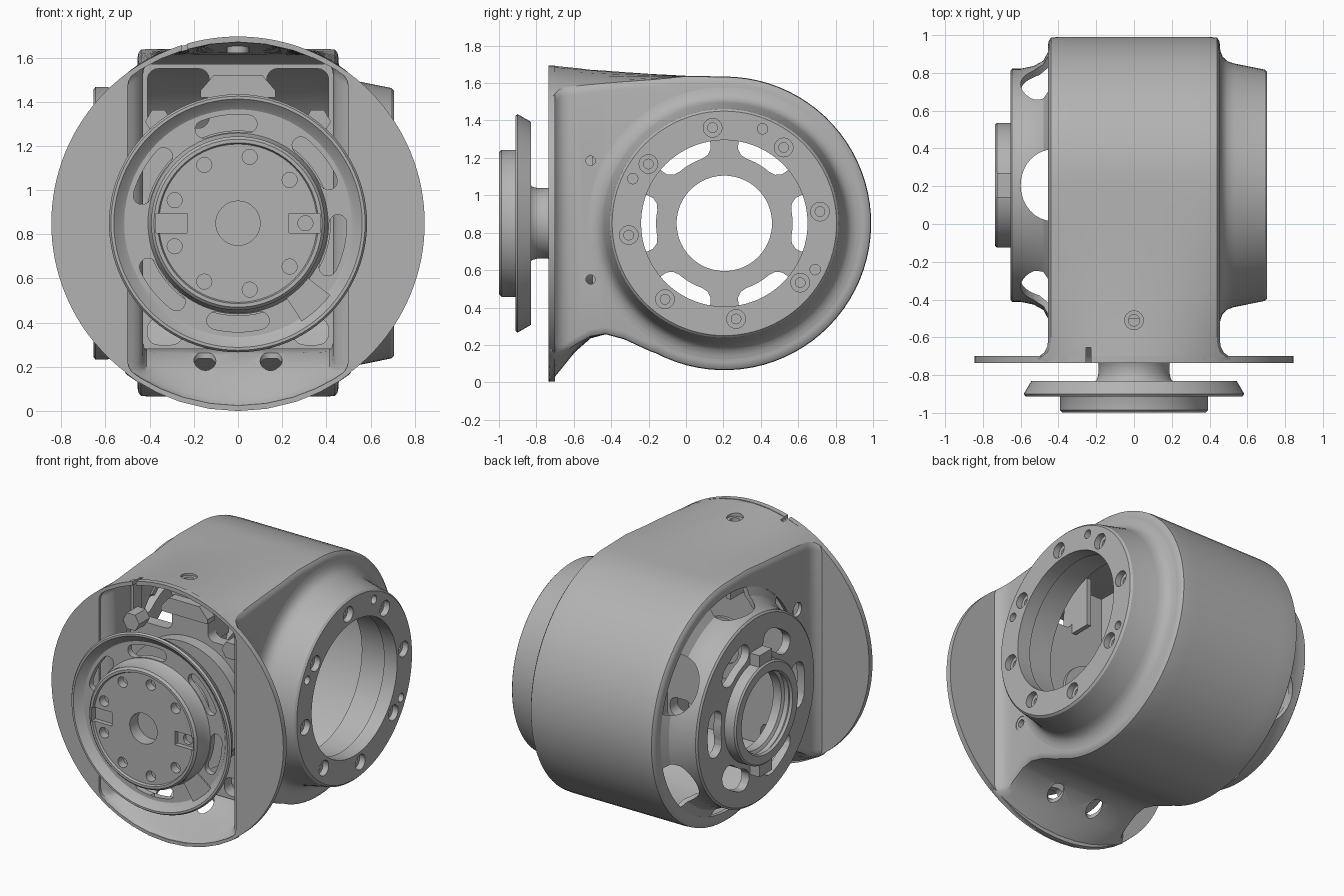
import bpy, bmesh
from math import sin, cos, pi, sqrt, radians

if "Cube" in bpy.data.objects:
    bpy.data.objects.remove(bpy.data.objects["Cube"], do_unlink=True)

grey = bpy.data.materials.new("machined_grey")
grey.use_nodes = True
grey.diffuse_color = (0.45, 0.45, 0.45, 1)
grey.node_tree.nodes["Principled BSDF"].inputs["Base Color"].default_value = grey.diffuse_color

CY, CZ = 0.205, 0.85          # axis of the round housing
R_BODY, R_DISC = 0.785, 0.845


# Frames map (a, b, height along axis) to world space
def side(a, b, h):
    return (h, CY + a, CZ + b)


def front(a, b, h):
    return (a, h, CZ + b)


def upright(a, b, h):
    return (a, b, h)


def finish(name, bm):
    bmesh.ops.recalc_face_normals(bm, faces=bm.faces)
    mesh = bpy.data.meshes.new(name)
    bm.to_mesh(mesh)
    bm.free()
    mesh.materials.append(grey)
    ob = bpy.data.objects.new(name, mesh)
    bpy.context.collection.objects.link(ob)
    return ob


def skin(name, rings, closed):
    """Join rings of points with quads; cap the ends unless closed."""
    bm = bmesh.new()
    vs = [[bm.verts.new(p) for p in ring] for ring in rings]
    n = len(vs[0])
    for i in range(len(vs) if closed else len(vs) - 1):
        a, b = vs[i], vs[(i + 1) % len(vs)]
        for j in range(n):
            k = (j + 1) % n
            bm.faces.new((a[j], a[k], b[k], b[j]))
    if not closed:
        bm.faces.new(vs[0])
        bm.faces.new(vs[-1])
    return finish(name, bm)


def lathe(name, profile, frame, seg=96):
    turns = [2 * pi * i / seg for i in range(seg)]
    return skin(name, [[frame(r * cos(t), r * sin(t), h) for r, h in profile] for t in turns], True)


def prism(name, pts, h0, h1, frame):
    return skin(name, [[frame(a, b, h) for a, b in pts] for h in (h0, h1)], False)


def circle(a, b, r, n=24):
    return [(a + r * cos(2 * pi * i / n), b + r * sin(2 * pi * i / n)) for i in range(n)]


def polar(r, deg):
    return r * cos(radians(deg)), r * sin(radians(deg))


def arc(r0, r1, d0, d1, n=10):
    ds = [d0 + (d1 - d0) * i / n for i in range(n + 1)]
    return [polar(r1, d) for d in ds] + [polar(r0, d) for d in reversed(ds)]


def slot(r, half, d0, d1, n=8):
    """Curved slot with round ends."""
    pts = [polar(r + half, d0 + (d1 - d0) * i / n) for i in range(n + 1)]
    for d, start in ((d1, d1), (d0, d0 + 180)):
        cx, cy = polar(r, d)
        caps = [polar(half, start + 180 * i / 6) for i in range(1, 6)]
        pts += [(cx + x, cy + y) for x, y in caps]
        if d == d1:
            pts += [polar(r - half, d1 + (d0 - d1) * i / n) for i in range(n + 1)]
    return pts


def rounded(x0, x1, z0, z1, r=0.05):
    pts = []
    for cx, cz, d in ((x1 - r, z1 - r, 0), (x0 + r, z1 - r, 90), (x0 + r, z0 + r, 180), (x1 - r, z0 + r, 270)):
        for i in range(6):
            x, z = polar(r, d + 18 * i)
            pts.append((cx + x, cz + z - CZ))
    return pts


def cut(ob, cutters, keep=()):
    for c in cutters:
        m = ob.modifiers.new("cut", 'BOOLEAN')
        m.operation, m.solver, m.object = 'DIFFERENCE', 'EXACT', c
    deps = bpy.context.evaluated_depsgraph_get()
    mesh = bpy.data.meshes.new_from_object(ob.evaluated_get(deps))
    ob.modifiers.clear()
    ob.data = mesh
    for c in cutters:
        if c not in keep:
            bpy.data.objects.remove(c, do_unlink=True)


# Housing solid: a drum that lofts forward into the round front flange
YS = [-.73, -.715, -.70, -.68, -.65, -.62, -.59, -.51, -.43, -.33, -.19]
TAIL = [0, .012, .03, .055, .092, .13, .165, .235, .257, .23, .165]
EDGE = [(1, .04), (.99, .018), (.965, .003), (.88, 0), (.7, 0), (.5, 0), (.25, 0)]


def housing_solid(name, half, off, extend):
    def outline(u, inset):
        o = off + inset
        ends = []
        for y, tail in zip(YS, TAIL):
            t = min(max((-.62 - y) / .085, 0), 1)
            x = u * (half + .07 * (1 - sqrt(1 - t * t)))
            rim = sqrt(R_DISC ** 2 - x * x)
            s = ((CY - y) / (CY + .73)) ** 1.7
            q = max((-.43 - y) / .3, 0) ** 2
            ends.append((x, y, CZ + R_BODY + s * (rim - R_BODY) - o, tail + q * (R_DISC - rim) + o))
        if extend:
            x, y, a, b = ends[0]
            ends.insert(0, (x, y - .1, a, b))
        top = [(x, y, a) for x, y, a, b in ends] + [(u * half, 0, CZ + R_BODY + .004 - o)]
        turn = [side(*polar(R_BODY - o, 90 - 208 * i / 48), u * half) for i in range(49)]
        return top + turn + [(x, y, b) for x, y, a, b in reversed(ends)]

    stations = EDGE + [(0, 0)] + [(-u, i) for u, i in reversed(EDGE)]
    bm = bmesh.new()
    vs = [[bm.verts.new(p) for p in outline(u, i)] for u, i in stations]
    n, k = len(vs[0]), len(YS) + (1 if extend else 0)
    for a, b in zip(vs, vs[1:]):
        for j in range(n):
            bm.faces.new((a[j], a[(j + 1) % n], b[(j + 1) % n], b[j]))
    for v in (vs[0], vs[-1]):
        for i in range(k - 1):
            bm.faces.new((v[i], v[i + 1], v[n - 2 - i], v[n - 1 - i]))
        bm.faces.new(v[k - 1:n - k + 1])
    return finish(name, bm)


shell = housing_solid("housing_shell", .455, 0, False)
hollow = housing_solid("hollow", .43, .025, True)
flange = prism("front_flange", circle(0, 0, R_DISC, 128), -.735, -.70, front)
notch = [(-.253, -.76), (-.228, -.76), (-.228, -.655), (-.253, -.655)]
cut(flange, [hollow, prism("c", notch, 1.5, 1.8, upright)], keep=[hollow])

cutters = [hollow,
           prism("c", circle(0, 0, .47, 96), .40, .50, side),
           prism("c", circle(0, 0, .71, 96), -.50, -.40, side),
           prism("c", circle(0, -.51, .05), 1.4, 1.8, upright),
           prism("c", notch, 1.5, 1.8, upright)]
for z in (.55, 1.185):
    cutters.append(prism("c", circle(-.51 - CY, z - CZ, .045), -.6, .6, side))
for x in (-.15, .15):
    cutters.append(prism("c", circle(x, -.55, .05), -.1, .4, upright))
cut(shell, cutters)

# Screw sleeves set in the wall holes
for z in (.55, 1.185):
    lathe("screw_sleeve", [(.025, .452), (.046, .452), (.046, .42), (.025, .42)],
          lambda a, b, h: (h, -.51 + a, z + b), 24)
lathe("top_screw_sleeve", [(.03, 1.655), (.051, 1.655), (.051, 1.62), (.03, 1.62)],
      lambda a, b, h: (a, -.51 + b, h), 24)

# Round boss with bolt holes
boss = lathe("side_boss", [(.745, .452), (.71, .458), (.68, .47), (.657, .495), (.645, .53), (.612, .693),
                           (.60, .705), (.445, .705), (.445, .61), (.47, .60), (.47, .43), (.745, .43)], side)
cutters = []
for k in range(8):
    a, b = polar(.515, 7 + 45 * k)
    cutters += [prism("c", circle(a, b, .05), .665, .75, side),
                prism("c", circle(a, b, .026, 16), .58, .68, side)]
for d in (68, 154, -27):
    cutters.append(prism("c", circle(*polar(.545, d), .028, 16), .65, .75, side))
cut(boss, cutters)

# Open bearing carrier on the other side: plate, arched skirt and hub
carrier = lathe("bearing_carrier", [(.255, -.655), (.605, -.655), (.617, -.645), (.617, -.60), (.632, -.53), (.66, -.48),
                                    (.715, -.45), (.715, -.42), (.65, -.44), (.60, -.50), (.575, -.60), (.255, -.60)], side)
cutters = []
for k in range(6):
    mid = 30 + 60 * k
    cutters.append(prism("c", slot(.435, .07, mid + 19, mid + 41), -.7, -.57, side))
    ca, sa = cos(radians(mid)), sin(radians(mid))
    arch = [(.19 * cos(t), -.43 + .17 * sin(t)) for t in [2 * pi * i / 32 for i in range(32)]]
    cutters.append(prism("c", arch, .5, .8,
                         lambda a, b, h: side(h * ca - a * sa, h * sa + a * ca, b)))
cut(carrier, cutters)
lathe("bearing_hub", [(.255, -.72), (.265, -.735), (.32, -.735), (.33, -.725), (.33, -.64),
                      (.255, -.64), (.255, -.66), (.275, -.67), (.275, -.70)], side)
for s in (-1, 1):
    prism("hub_key", [(-.065, s * .31), (.065, s * .31), (.065, s * .40), (-.065, s * .40)], -.725, -.64, side)

# Dished output wheel at the front
dish = lathe("output_dish", [(.10, -.87), (.515, -.87), (.53, -.88), (.562, -.912), (.575, -.912), (.584, -.90),
                             (.543, -.83), (.10, -.83)], front)
cut(dish, [prism("c", slot(.452, .04, d - 13, d + 13), -.95, -.80, front) for d in (97, 38, -13, -90, 219, 151)])
prism("dish_marker", arc(.39, .535, -57, -38), -.879, -.865, front)
hub = lathe("output_hub", [(.10, -.985), (.358, -.985), (.364, -.999), (.38, -.999), (.393, -.986), (.393, -.90),
                           (.41, -.865), (.10, -.865)], front)
cutters = [prism("c", circle(*polar(.305, 40 * k), .034), -1.05, -.93, front) for k in range(9)]
for s in (-1, 1):
    cutters.append(prism("c", [(s * .23, -.045), (s * .37, -.045), (s * .37, .045), (s * .23, .045)], -1.05, -.955, front))
cut(hub, cutters)
lathe("output_shaft", [(.10, -.84), (.215, -.84), (.195, -.82), (.188, -.79), (.188, -.74), (.20, -.72),
                       (.20, -.40), (.10, -.40)], front, 64)
prism("shaft_plug", circle(0, 0, .105, 32), -.90, -.86, front)

# Inner support frame behind the wheel
frame = prism("inner_frame", [(-.432, -.57), (.432, -.57), (.432, .72), (-.432, .72)], -.50, -.42, front)
cutters = []
for s in (-1, 1):
    xs = sorted((s * .13, s * .41))
    cutters.append(prism("c", rounded(xs[0], xs[1], 1.28, 1.55), -.6, -.3, front))
    xs = sorted((s * .25, s * .41))
    cutters.append(prism("c", rounded(xs[0], xs[1], .30, .42), -.6, -.3, front))
cut(frame, cutters)
prism("frame_bridge", [(-.17, .57), (.17, .57), (.17, .60), (.11, .67), (-.11, .67), (-.17, .60)], -.56, -.49, front)
prism("frame_collar", circle(0, 0, .42, 64), -.58, -.49, front)
for s in (-1, 1):
    prism("frame_post", circle(s * .36, .46, .06, 6), -.60, -.49, front)
    prism("frame_rib", [(s * .10, .40), (s * .13, .40), (s * .13, .72), (s * .10, .72)], -.43, -.28, front)

# Smooth shading with sharp machined edges
for ob in bpy.context.scene.objects:
    ob.select_set(ob.type == 'MESH')
bpy.context.view_layer.objects.active = shell
bpy.ops.object.shade_smooth_by_angle(angle=radians(32))
